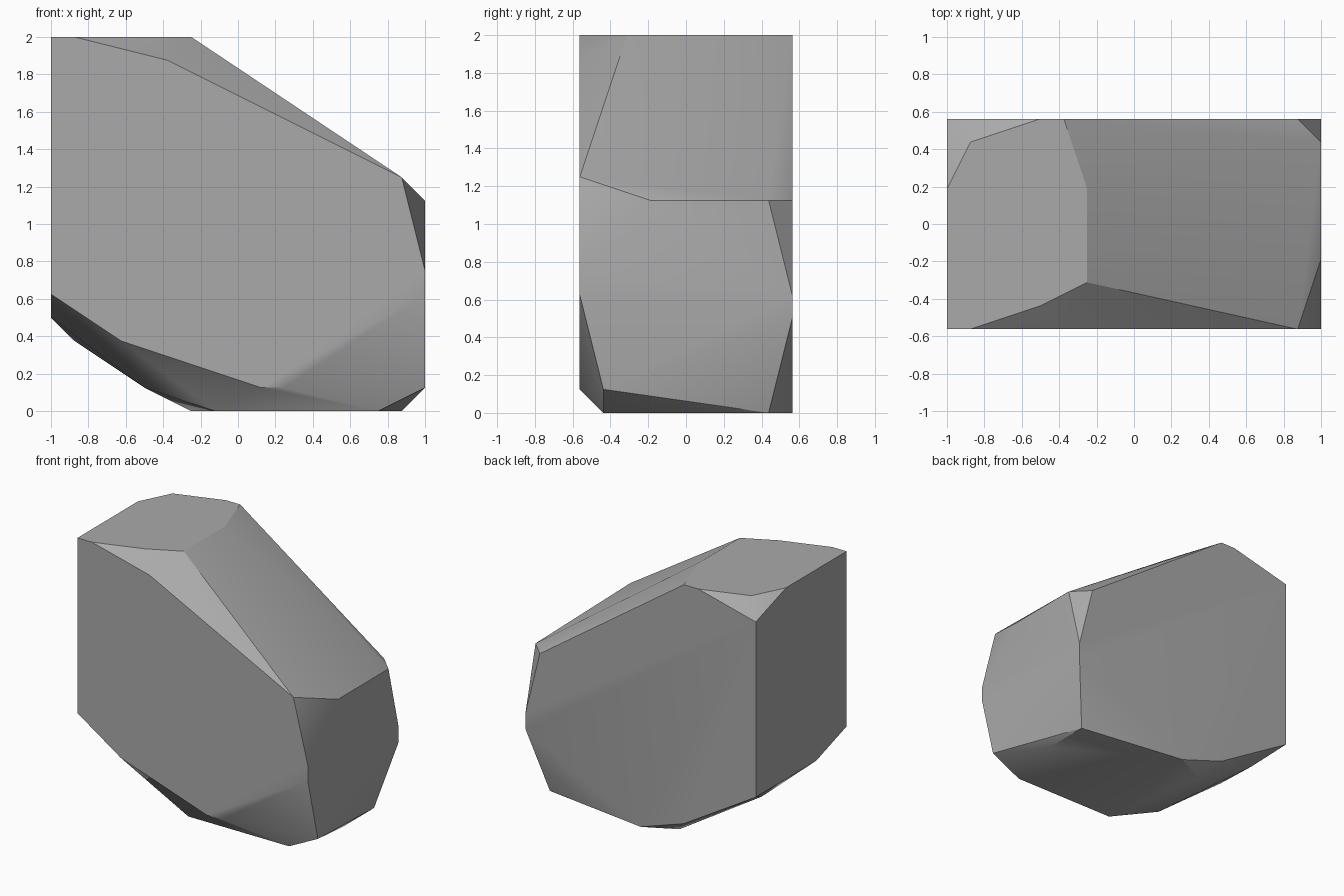
import bpy
import bmesh
import math
from mathutils import Vector

cube = bpy.data.objects.get("Cube")
if cube:
    bpy.data.objects.remove(cube, do_unlink=True)

# The boulder is chiselled on a regular grid of this step
STEP = 0.125
HALF_LENGTH, HALF_DEPTH, HEIGHT = 8, 4.5, 16


def make_material(name, colour):
    material = bpy.data.materials.new(name)
    material.use_nodes = True
    material.diffuse_color = colour
    shader = material.node_tree.nodes["Principled BSDF"]
    shader.inputs["Base Color"].default_value = colour
    shader.inputs["Roughness"].default_value = 0.9
    return material


def place_outline(axis, level, outline):
    """Lay a flat outline on the plane where the given axis equals level."""
    for first, second in outline:
        point = [first, second]
        point.insert("xyz".index(axis), level)
        yield Vector(point) * STEP


# Outlines of the flat faces, each in the two remaining axes
top_face = [(-8, -4.5), (-7, -4.5), (-4, -3.5), (-2, -2.5), (-2, 1.5),
            (-3, 4.5), (-4, 4.5), (-7, 3.5), (-8, 1.5)]
base_face = [(-1, -3.5), (6, -3.5), (7, 0.5), (7, 3.5), (0, 4.5), (-2, 3.5)]
front_face = [(-3, 15), (7, 10), (8, 6), (8, 5), (2, 1), (1, 1), (-5, 3), (-8, 5)]
back_face = [(-8, 15), (7, 9), (8, 5), (8, 4), (-3, 1), (-8, 4)]
long_end = [(-1.5, 9), (3.5, 9), (-3.5, 1)]
tall_end = [(-1.5, 4)]

# Chipped corners on the sloping underside
underside_chips = [(-7, 2.5, 3), (-4, -2.5, 1)]

points = [Vector(chip) * STEP for chip in underside_chips]
for axis, level, outline in (
    ("z", HEIGHT, top_face),
    ("z", 0, base_face),
    ("y", -HALF_DEPTH, front_face),
    ("y", HALF_DEPTH, back_face),
    ("x", HALF_LENGTH, long_end),
    ("x", -HALF_LENGTH, tall_end),
):
    points.extend(place_outline(axis, level, outline))

# Wrap the outlines in one convex skin
bm = bmesh.new()
for point in points:
    bm.verts.new(point)
hull = bmesh.ops.convex_hull(bm, input=bm.verts)
loose = {v for v in hull["geom_interior"] + hull["geom_unused"]
         if isinstance(v, bmesh.types.BMVert)}
bmesh.ops.delete(bm, geom=list(loose), context="VERTS")
bmesh.ops.recalc_face_normals(bm, faces=bm.faces)

mesh = bpy.data.meshes.new("boulder")
bm.to_mesh(mesh)
bm.free()
boulder = bpy.data.objects.new("boulder", mesh)
bpy.context.collection.objects.link(boulder)
mesh.materials.append(make_material("stone_grey", (0.4, 0.4, 0.4, 1)))

# Soften the shallow facets, keep the chipped edges sharp
bpy.context.view_layer.objects.active = boulder
boulder.select_set(True)
bpy.ops.object.shade_smooth_by_angle(angle=math.radians(30))
